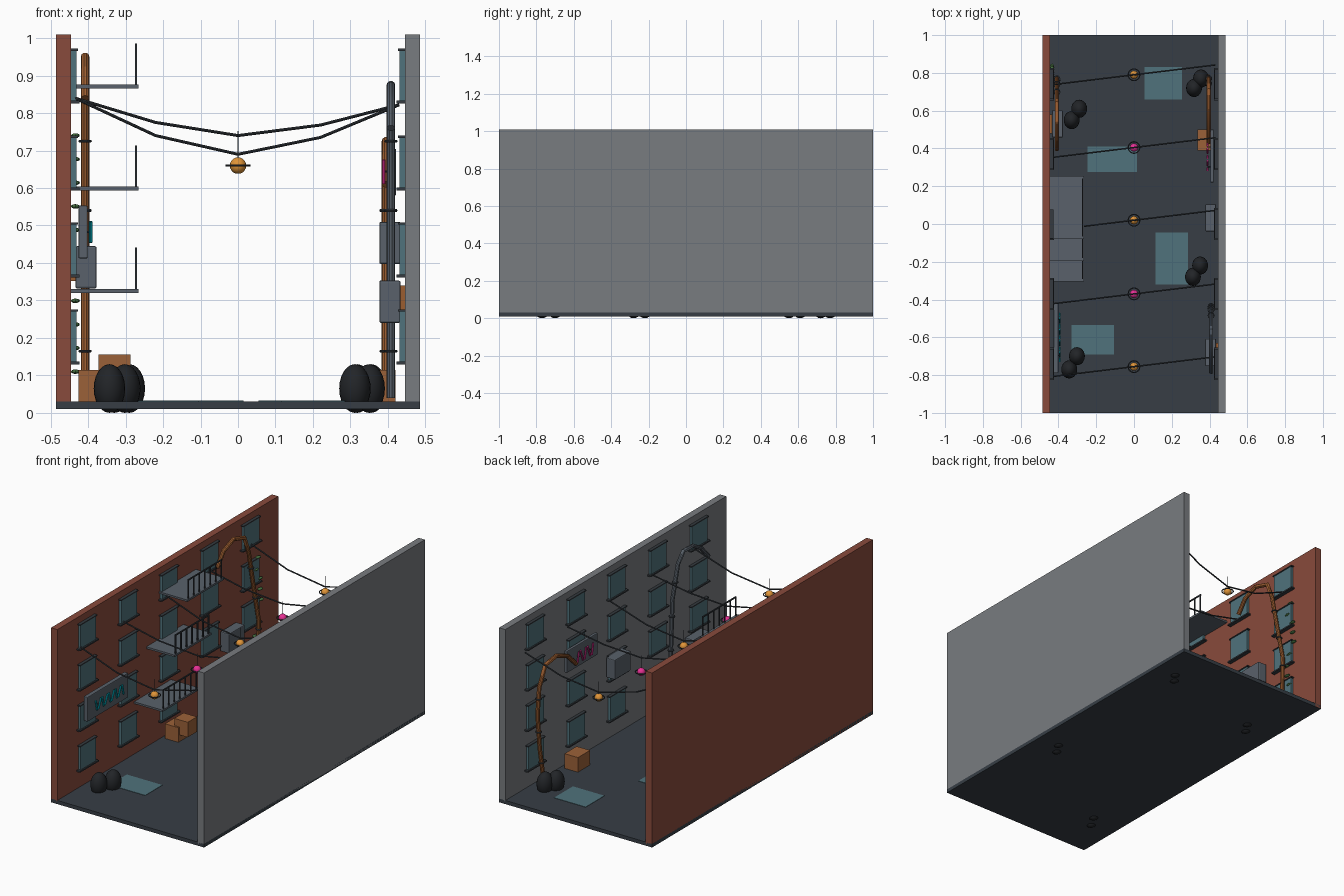
import bpy, math, random

if "Cube" in bpy.data.objects:
    bpy.data.objects.remove(bpy.data.objects["Cube"])
random.seed(4)

COLORS = {
    "brick": (0.25, 0.07, 0.045), "concrete": (0.19, 0.2, 0.215), "asphalt": (0.038, 0.048, 0.06),
    "glass": (0.08, 0.17, 0.2), "steel": (0.1, 0.12, 0.145), "dark": (0.035, 0.042, 0.05),
    "copper": (0.33, 0.11, 0.03), "cardboard": (0.33, 0.12, 0.04), "bag": (0.016, 0.018, 0.021),
    "amber": (0.75, 0.3, 0.04), "pink": (0.8, 0.03, 0.3), "cyan": (0.0, 0.4, 0.5), "leaf": (0.06, 0.16, 0.05),
}
MATS = {}
for key, c in COLORS.items():
    MATS[key] = bpy.data.materials.new(key)
    MATS[key].diffuse_color = (*c, 1)


def finish(name, mat, smooth=False):
    ob = bpy.context.object
    ob.name = name
    ob.data.materials.append(MATS[mat])
    if smooth:
        bpy.ops.object.shade_smooth_by_angle()
    return ob


def box(name, mat, x, y, z, bevel=0):
    """Box from (min, max) ranges."""
    r = (x, y, z)
    bpy.ops.mesh.primitive_cube_add(size=1, location=[(min(a) + max(a)) / 2 for a in r])
    bpy.context.object.scale = [abs(a[1] - a[0]) for a in r]
    bpy.ops.object.transform_apply(location=False, rotation=False, scale=True)
    ob = finish(name, mat)
    if bevel:
        m = ob.modifiers.new("bevel", 'BEVEL')
        m.width, m.segments = bevel, 2
    return ob


def ball(name, mat, loc, scale, seg=16, rings=10):
    bpy.ops.mesh.primitive_uv_sphere_add(segments=seg, ring_count=rings, radius=1, location=loc)
    bpy.context.object.scale = scale
    return finish(name, mat, True)


def tube(name, mat, pts, radius, res=3):
    cu = bpy.data.curves.new(name, 'CURVE')
    cu.dimensions = '3D'
    cu.bevel_depth, cu.bevel_resolution, cu.use_fill_caps = radius, res, True
    s = cu.splines.new('POLY')
    s.points.add(len(pts) - 1)
    for p, co in zip(s.points, pts):
        p.co = (*co, 1)
    ob = bpy.data.objects.new(name, cu)
    bpy.context.collection.objects.link(ob)
    bpy.ops.object.select_all(action='DESELECT')
    ob.select_set(True)
    bpy.context.view_layer.objects.active = ob
    bpy.ops.object.convert(target='MESH')
    return finish(name, mat, True)


def ring(name, mat, loc, major, minor):
    bpy.ops.mesh.primitive_torus_add(location=loc, major_radius=major, minor_radius=minor,
                                     major_segments=20, minor_segments=6)
    return finish(name, mat, True)


# Ground and walls
box("ground", "asphalt", (-0.485, 0.485), (-1, 1), (0.01, 0.031))
box("brick_wall", "brick", (-0.485, -0.445), (-1, 1), (0.012, 1.01))
box("concrete_wall", "concrete", (0.445, 0.485), (-1, 1), (0.012, 1.01))

# Puddles
for x, y in [((0.055, 0.255), (0.66, 0.83)), ((-0.245, 0.015), (0.275, 0.41)),
             ((0.115, 0.285), (-0.32, -0.045)), ((-0.33, -0.105), (-0.69, -0.535))]:
    box("puddle", "glass", x, y, (0.03, 0.033))

# Windows on both walls
for s in (-1, 1):
    for col in range(5):
        y = -0.74 + 0.37 * col
        for row in range(4):
            z = 0.205 + 0.232 * row
            box("window_pane", "glass", (s * 0.446, s * 0.431), (y - 0.07, y + 0.07), (z - 0.068, z + 0.07))
            box("window_lintel", "dark", (s * 0.446, s * 0.427), (y - 0.078, y + 0.078), (z + 0.065, z + 0.071))
            box("window_sill", "dark", (s * 0.446, s * 0.423), (y - 0.085, y + 0.085), (z - 0.076, z - 0.068))

# Fire escape platforms with railings
for y0, z in [(-0.305, 0.32), (-0.195, 0.593), (-0.08, 0.865)]:
    box("escape_platform", "steel", (-0.446, -0.266), (y0, y0 + 0.335), (z, z + 0.011))
    box("escape_rail", "dark", (-0.275, -0.269), (y0 + 0.015, y0 + 0.32), (z + 0.114, z + 0.121))
    for i in range(7):
        y = y0 + 0.018 + i * 0.0498
        box("escape_baluster", "dark", (-0.275, -0.269), (y - 0.003, y + 0.003), (z + 0.01, z + 0.117))

# Hanging cables with lanterns
for i, y in enumerate((-0.755, -0.37, 0.02, 0.405, 0.79)):
    sag = (0.74, 0.69, 0.735) if i % 2 == 0 else (0.775, 0.74, 0.768)
    xs = (-0.435, -0.22, 0, 0.22, 0.43)
    zs = (0.84, *sag, 0.822)
    tube("cable", "dark", [(x, y + x * 0.121, z) for x, z in zip(xs, zs)], 0.004, 2)
    ball("lantern", "pink" if i % 2 else "amber", (0, y, 0.66), (0.022,) * 3)
    ring("lantern_ring", "dark", (0, y, 0.66), 0.031, 0.003)
    tube("lantern_stem", "dark", [(0, y, 0.67), (0, y, 0.752)], 0.0015, 1)

# Wall pipes, each bending over at the top
PIPES = [
    ("left_pipe", "copper", -0.408, [(0.74, 0.03), (0.765, 0.2), (0.77, 0.4), (0.715, 0.65), (0.68, 0.82),
                                     (0.64, 0.92), (0.54, 0.95), (0.45, 0.915), (0.395, 0.84)]),
    ("right_pipe", "copper", 0.395, [(0.72, 0.03), (0.76, 0.25), (0.78, 0.45), (0.765, 0.6), (0.71, 0.71),
                                     (0.61, 0.725), (0.51, 0.685), (0.43, 0.61)]),
    ("grey_pipe", "steel", 0.408, [(-0.43, 0.04), (-0.445, 0.33), (-0.46, 0.635), (-0.51, 0.82),
                                   (-0.56, 0.875), (-0.645, 0.872), (-0.72, 0.83), (-0.785, 0.76)]),
]
for name, mat, x, path in PIPES:
    tube(name, mat, [(x, y, z) for y, z in path], 0.0115)
    for z in (0.165, 0.35, 0.54, 0.725):
        for (ya, za), (yb, zb) in zip(path, path[1:]):
            if za <= z < zb:
                y = ya + (yb - ya) * (z - za) / (zb - za)
                ring(name + "_clamp", "dark", (x, y, z), 0.014, 0.004)

# Air conditioners on mounting plates
for s, y, z in [(-1, 0.53, 0.332), (1, 0.033, 0.397), (1, -0.68, 0.24)]:
    box("air_conditioner", "steel", (s * 0.434, s * 0.377), (y - 0.072, y + 0.072), (z, z + 0.113), 0.005)
    box("mounting_plate", "copper", (s * 0.446, s * 0.433), (y - 0.05, y + 0.05), (z + 0.02, z + 0.1))

# Neon sign boards with abstract zigzag tubes
box("left_sign_board", "steel", (-0.426, -0.401), (-0.79, -0.42), (0.412, 0.553), 0.004)
box("right_sign_board", "steel", (0.404, 0.422), (0.22, 0.5), (0.58, 0.705), 0.004)
for x, mat, ya, yb, za, zb, n in [(-0.393, "cyan", -0.72, -0.48, 0.455, 0.51, 9),
                                  (0.389, "pink", 0.29, 0.42, 0.612, 0.675, 5)]:
    for i in range(n):
        y = ya + (yb - ya) * i / (n - 1)
        lean = 0.012 if i % 2 else -0.006
        tube("neon_tube", mat, [(x, y - lean, za), (x, y + lean, zb)], 0.005, 2)
    for s in (-1, 1):
        side = math.copysign(0.018, x)
        y = (ya + yb) / 2 + s * (yb - ya) * 0.4
        tube("neon_bracket", "dark", [(x, y, (za + zb) / 2), (x + side, y, (za + zb) / 2)], 0.003, 1)

# Rubbish bags and cardboard boxes
for x, y in [(-0.29, 0.61), (-0.33, 0.55), (0.355, 0.77), (0.318, 0.72),
             (0.35, -0.22), (0.312, -0.28), (-0.302, -0.70), (-0.343, -0.77)]:
    ball("rubbish_bag", "bag", (x, y, 0.065), (0.042, 0.048, 0.065), 20, 12)
box("cardboard_box", "cardboard", (-0.425, -0.34), (-0.055, 0.05), (0.03, 0.115))
box("cardboard_box", "cardboard", (-0.372, -0.287), (-0.045, 0.038), (0.07, 0.156))
box("cardboard_box", "cardboard", (0.335, 0.42), (0.39, 0.5), (0.03, 0.115))

# Creeping vine leaves on the brick wall
for i in range(11):
    z = 0.11 + i * 0.063
    ball("vine_leaf", "leaf", (-0.434, 0.8 + random.uniform(-0.035, 0.035), z), (0.012, 0.02, 0.006), 8, 6)

for m in bpy.data.materials:
    if m.users and not m.is_grease_pencil:
        m.use_nodes = True
        m.node_tree.nodes["Principled BSDF"].inputs["Base Color"].default_value = m.diffuse_color
